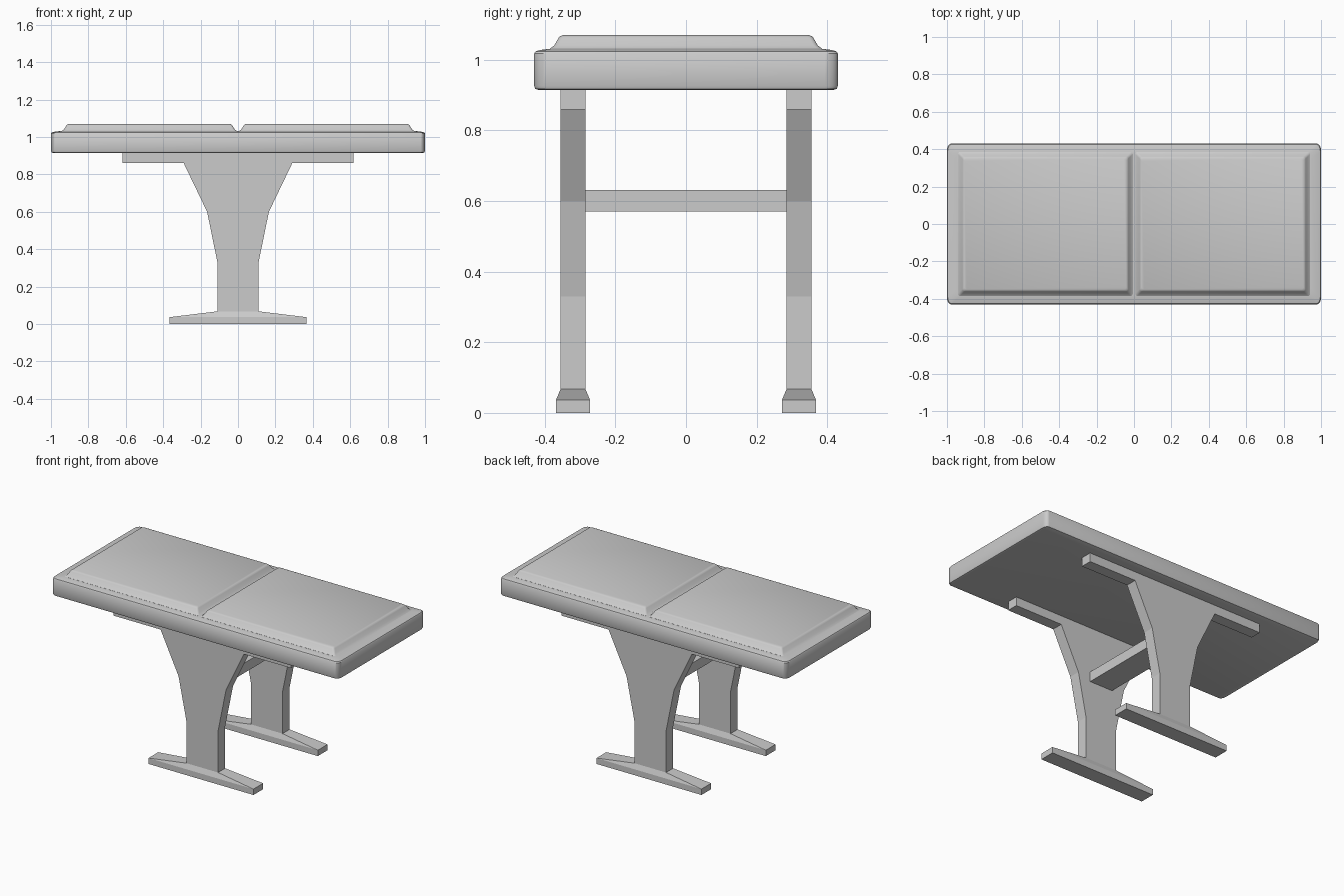
import bpy, bmesh, math

if "Cube" in bpy.data.objects:
    bpy.data.objects.remove(bpy.data.objects["Cube"])

def finish(bm, name, smooth=None):
    bmesh.ops.recalc_face_normals(bm, faces=bm.faces)
    me = bpy.data.meshes.new(name)
    bm.to_mesh(me)
    bm.free()
    ob = bpy.data.objects.new(name, me)
    bpy.context.collection.objects.link(ob)
    if smooth:
        bpy.ops.object.select_all(action='DESELECT')
        ob.select_set(True)
        bpy.context.view_layer.objects.active = ob
        bpy.ops.object.shade_smooth_by_angle(angle=math.radians(smooth))
    return ob

def rounded_rect(cx, hx, hy, rx, ry, z, steps=5):
    pts = []
    for k, (sx, sy) in enumerate([(1, 1), (-1, 1), (-1, -1), (1, -1)]):
        for i in range(steps + 1):
            a = math.pi / 2 * (k + i / steps)
            pts.append((cx + sx * (hx - rx) + rx * math.cos(a),
                        sy * (hy - ry) + ry * math.sin(a), z))
    return pts

def loft(name, rings, smooth=None):
    bm = bmesh.new()
    loops = [[bm.verts.new(p) for p in r] for r in rings]
    n = len(loops[0])
    for a, b in zip(loops, loops[1:]):
        for i in range(n):
            j = (i + 1) % n
            bm.faces.new((a[i], a[j], b[j], b[i]))
    bm.faces.new(loops[0])
    bm.faces.new(loops[-1])
    return finish(bm, name, smooth)

def rect(hx, hy, cy, z):
    return [(hx, cy + hy, z), (-hx, cy + hy, z), (-hx, cy - hy, z), (hx, cy - hy, z)]

# Table slab with softened rim
slab = [(0.012, 0.915), (0.003, 0.918), (0, 0.926), (0, 1.018), (0.004, 1.024),
        (0.018, 1.028), (0.05, 1.032)]
loft("table_top", [rounded_rect(0, 1 - d, 0.43 - d, 0.022, 0.036, z) for d, z in slab], 35)

# Two raised pads with sloped edges and a groove between
pad = [(0, 1.025), (0, 1.032), (0.012, 1.041), (0.024, 1.062), (0.029, 1.067), (0.036, 1.07)]
for side, label in ((-1, "left"), (1, "right")):
    loft(label + "_pad",
         [rounded_rect(side * 0.474, 0.468 - d, 0.385 - d, 0.012, 0.012, z, 3) for d, z in pad], 35)

# Flared leg profile, right half from top to bottom
half = [(0.617, 0.92), (0.617, 0.86), (0.29, 0.86), (0.165, 0.60), (0.11, 0.33), (0.11, 0.06)]
profile = half + [(-x, z) for x, z in reversed(half)]
for cy, label in ((-0.32, "front"), (0.32, "back")):
    loft(label + "_leg", [[(x, cy + s * 0.035, z) for x, z in profile] for s in (-1, 1)])
    # Foot: flat base tapering up to the leg
    loft(label + "_foot", [rect(0.365, 0.048, cy, 0), rect(0.365, 0.048, cy, 0.037),
                           rect(0.11, 0.035, cy, 0.068)])

# Crossbar joining the legs
loft("crossbar", [rect(0.08, 0.29, 0, 0.57), rect(0.08, 0.29, 0, 0.632)])
